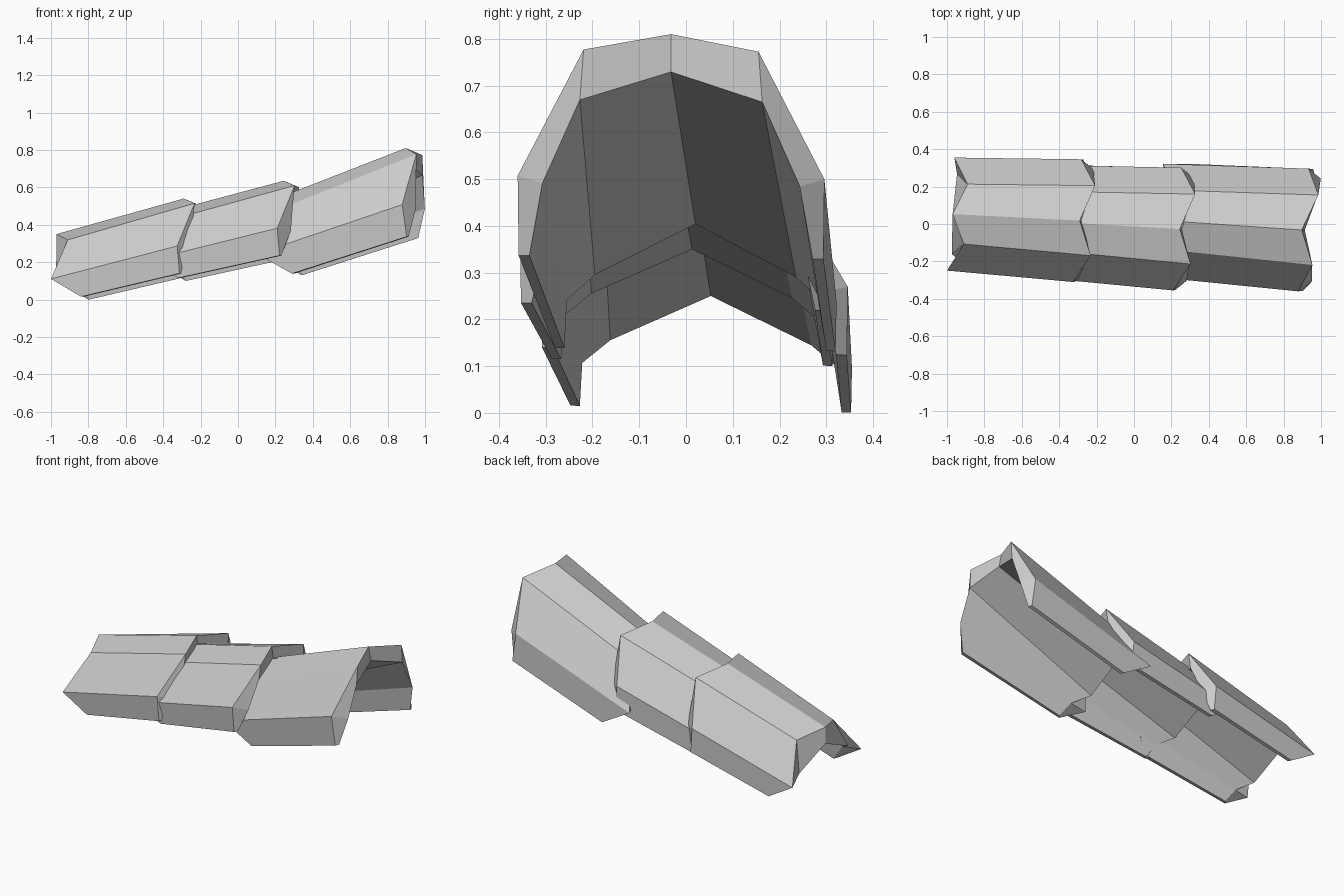
import bpy, bmesh

if "Cube" in bpy.data.objects:
    bpy.data.objects.remove(bpy.data.objects["Cube"])

# Half cross-sections measured from the ridge: ridge, shoulder, knee, hem
REAR_OUT = [(0, 0, 0), (.07, .16, -.035), (-.01, .302, -.247), (.15, .30, -.342)]
REAR_IN = [(0, 0, -.10), (.01, .215, -.20), (.095, .275, -.25), (.16, .28, -.342)]
FRONT_OUT = [(0, 0, 0), (.07, .187, -.03), (-.014, .328, -.262), (-.002, .326, -.408)]
FRONT_IN = [(.01, 0, -.069), (.062, .195, -.122), (.055, .275, -.275), (.006, .303, -.408)]


def mirrored(half):
    return [(x, -y, z) for x, y, z in reversed(half[1:])] + half


def ring(outer, inner, ridge, zs, xs, yaw, roll, lean=0):
    """Closed loop: outer skin one way, inner skin back again."""
    pts = mirrored(outer) + mirrored(inner)[::-1]
    return [(ridge[0] + x * xs + yaw * y - lean * z, ridge[1] + y, ridge[2] + z * zs + roll * y)
            for x, y, z in pts]


def plate(name, rear, front, zs_rear=1, zs_front=1, xs=1, yaw=.065, roll=-.025, lean=0):
    bm = bmesh.new()
    a = [bm.verts.new(p) for p in ring(REAR_OUT, REAR_IN, rear, zs_rear, xs, yaw, roll)]
    b = [bm.verts.new(p) for p in ring(FRONT_OUT, FRONT_IN, front, zs_front, 1, yaw, roll, lean)]
    n = len(a)
    for i in range(n):                      # skins and hems
        j = (i + 1) % n
        bm.faces.new((a[i], a[j], b[j], b[i]))
    for loop in (a, b):                     # notched end rims
        for i in range(n // 2 - 1):
            bm.faces.new((loop[i], loop[i + 1], loop[n - 2 - i], loop[n - 1 - i]))
    bmesh.ops.recalc_face_normals(bm, faces=bm.faces)
    mesh = bpy.data.meshes.new(name)
    bm.to_mesh(mesh)
    bm.free()
    obj = bpy.data.objects.new(name, mesh)
    bpy.context.collection.objects.link(obj)
    return obj


# Three overlapping arched plates, low end to high end
plate("lower_plate", (-.97, .053, .35), (-.29, .018, .54))
plate("middle_plate", (-.45, .013, .45), (.245, -.027, .635))
plate("upper_plate", (.14, .02, .515), (.897, -.032, .81), 1.11, 1.17, 1.15, .085, -.012, .085)
